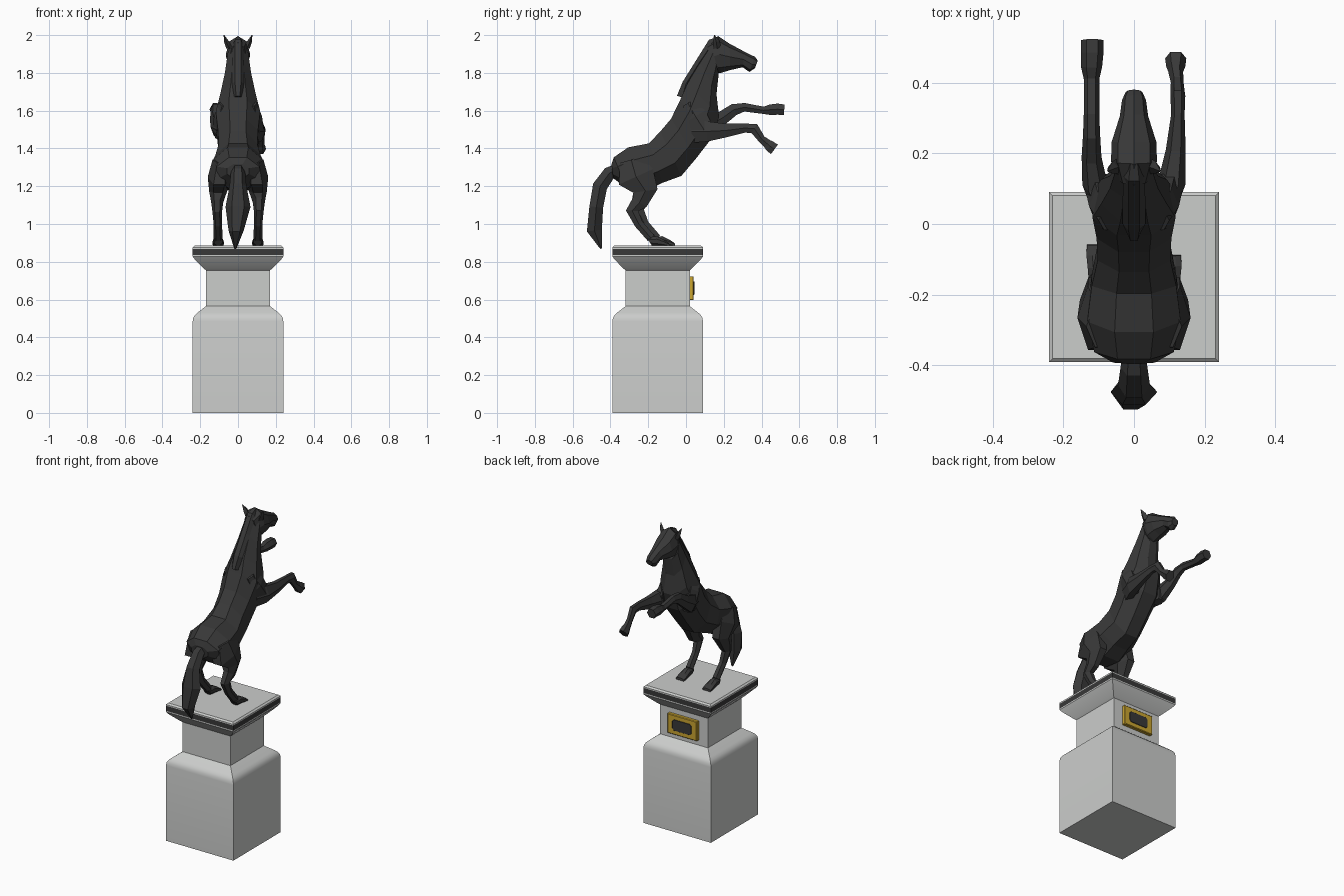
import bpy, bmesh, math
from mathutils import Vector


def material(name, rgb):
    m = bpy.data.materials.new(name)
    m.diffuse_color = (*rgb, 1)
    return m


STONE = material("pale stone", (0.6, 0.61, 0.6))
BRONZE = material("dark bronze", (0.04, 0.04, 0.04))
GOLD = material("gold", (0.60, 0.38, 0.03))


def skin(name, rings, mats, smooth=False):
    """Join a row of equal rings of points into a closed mesh."""
    bm = bmesh.new()
    rows = [[bm.verts.new(p) for p in r] for r in rings]
    n = len(rows[0])
    for a, b in zip(rows, rows[1:]):
        for i in range(n):
            j = (i + 1) % n
            bm.faces.new((a[i], a[j], b[j], b[i]))
    bm.faces.new(rows[0][::-1])
    bm.faces.new(rows[-1])
    bmesh.ops.recalc_face_normals(bm, faces=bm.faces)
    me = bpy.data.meshes.new(name)
    bm.to_mesh(me)
    bm.free()
    ob = bpy.data.objects.new(name, me)
    bpy.context.collection.objects.link(ob)
    for m in mats:
        me.materials.append(m)
    if smooth:
        bpy.context.view_layer.objects.active = ob
        ob.select_set(True)
        bpy.ops.object.shade_smooth_by_angle(angle=math.radians(32))
        ob.select_set(False)
    return ob


def loft(name, secs, sides=8, x=0, turn=0):
    """Sections: top (y, z), bottom (y, z), half width."""
    rings = []
    for ty, tz, by, bz, w in secs:
        c = Vector((x, (ty + by) / 2, (tz + bz) / 2))
        up = Vector((0, (ty - by) / 2, (tz - bz) / 2))
        rings.append([c + up * math.cos(a) + Vector((w * math.sin(a), 0, 0))
                      for a in (2 * math.pi * (i + turn) / sides for i in range(sides))])
    return skin(name, rings, [BRONZE])


def limb(name, path, sides=6):
    """Path: centre (x, y, z), half depth in side view, half width."""
    pts = [Vector(p[:3]) for p in path]
    rings = []
    for i, (x, y, z, d, w) in enumerate(path):
        t = pts[min(i + 1, len(pts) - 1)] - pts[max(i - 1, 0)]
        nrm = Vector((0, -t.z, t.y)).normalized()
        rings.append([pts[i] + nrm * d * math.sin(a) + Vector((w * math.cos(a), 0, 0))
                      for a in (2 * math.pi * k / sides for k in range(sides))])
    return skin(name, rings, [BRONZE])


# Pedestal: a square profile stacked upwards
CY = -0.15
profile = [(0.24, 0), (0.24, 0.485), (0.237, 0.503), (0.228, 0.518), (0.215, 0.53),
           (0.17, 0.565), (0.17, 0.755), (0.182, 0.765), (0.228, 0.812),
           (0.24, 0.828), (0.24, 0.836), (0.24, 0.868), (0.24, 0.876), (0.23, 0.885)]
ped = skin("pedestal", [[(sx * h, CY + sy * h, z) for sx, sy in
                         ((-1, -1), (1, -1), (1, 1), (-1, 1))] for h, z in profile],
           [STONE, BRONZE], True)
for f in ped.data.polygons:  # dark band round the cap
    if 0.837 < f.center.z < 0.867:
        f.material_index = 1


# Plaque with raised gold frame and dark cut-corner panel
def plate(name, hx, hz, cut, y0, y1, bevel, mat):
    def ring(y, s):
        a, b = hx - s, hz - s
        return [(px, y, 0.66 + pz) for px, pz in
                ((-a, -b + cut), (-a + cut, -b), (a - cut, -b), (a, -b + cut),
                 (a, b - cut), (a - cut, b), (-a + cut, b), (-a, b - cut))]
    return skin(name, [ring(y0, 0), ring(y1 - bevel, 0), ring(y1, bevel)], [mat])


plate("plaque", 0.105, 0.063, 0.002, 0.01, 0.041, 0.004, GOLD)
plate("plaque_panel", 0.068, 0.035, 0.012, 0.038, 0.044, 0.001, BRONZE)

# Torso and neck
loft("horse_body", [
    (-0.395, 1.32, -0.385, 1.24, 0.06), (-0.385, 1.36, -0.31, 1.18, 0.115),
    (-0.31, 1.415, -0.20, 1.17, 0.135), (-0.20, 1.435, -0.12, 1.21, 0.122),
    (-0.14, 1.50, -0.02, 1.245, 0.105), (-0.085, 1.565, 0.06, 1.34, 0.108),
    (-0.04, 1.66, 0.15, 1.455, 0.12), (0.0, 1.75, 0.182, 1.56, 0.095),
    (0.07, 1.86, 0.165, 1.68, 0.07), (0.13, 1.96, 0.175, 1.79, 0.055)], turn=0.5)
for o in [bpy.data.objects["horse_body"]]:
    # fill out the flat-topped octagon to the measured outline
    c = Vector((0, -0.1, 1.45))
    o.scale.x = 1.06

# Head
loft("horse_head", [
    (0.11, 1.96, 0.14, 1.80, 0.045), (0.17, 1.995, 0.185, 1.80, 0.065),
    (0.23, 1.955, 0.235, 1.815, 0.063), (0.31, 1.912, 0.30, 1.83, 0.04),
    (0.365, 1.885, 0.335, 1.805, 0.034), (0.38, 1.865, 0.365, 1.825, 0.024)])

# Mane along the crest
loft("mane", [
    (0.17, 1.995, 0.18, 1.93, 0.02), (0.12, 1.98, 0.15, 1.92, 0.03),
    (0.055, 1.875, 0.09, 1.84, 0.032), (-0.02, 1.755, 0.02, 1.73, 0.032),
    (-0.052, 1.68, 0.01, 1.66, 0.02)], sides=6, turn=0.5)

# Tail
limb("tail", [
    (0, -0.35, 1.30, 0.03, 0.03), (0, -0.405, 1.27, 0.04, 0.038),
    (0, -0.455, 1.20, 0.045, 0.045), (0, -0.475, 1.09, 0.042, 0.066),
    (-0.01, -0.485, 0.965, 0.046, 0.04), (-0.014, -0.45, 0.87, 0.005, 0.006)])

for s, side in ((-1, "left"), (1, "right")):
    # Ears
    limb(side + "_ear", [
        (s * 0.045, 0.165, 1.93, 0.022, 0.018), (s * 0.06, 0.16, 1.965, 0.018, 0.014),
        (s * 0.074, 0.15, 2.0, 0.002, 0.002)], 4)
    # Hind legs, the left one standing a little further forward
    e = 0.015 if s < 0 else -0.015
    X = s * 0.1
    limb(side + "_hind_leg", [
        (X * 0.85, -0.29, 1.34, 0.07, 0.05), (X, -0.265, 1.25, 0.115, 0.06),
        (X * 1.05, -0.215, 1.175, 0.075, 0.048), (X * 1.1, -0.245, 1.115, 0.05, 0.032),
        (X * 1.1, -0.27 + e, 1.07, 0.038, 0.026), (X * 1.07, -0.235 + e, 1.0, 0.027, 0.022),
        (X * 1.05, -0.17 + e, 0.925, 0.026, 0.024)])
    loft(side + "_hind_hoof", [
        (-0.195 + e, 0.93, -0.165 + e, 0.885, 0.024), (-0.14 + e, 0.938, -0.14 + e, 0.878, 0.028),
        (-0.105 + e, 0.92, -0.1 + e, 0.878, 0.032), (-0.075 + e, 0.90, -0.072 + e, 0.878, 0.03)],
        sides=8, x=X * 1.05, turn=0.5)

# Right foreleg, bent down
limb("right_foreleg", [
    (0.075, 0.03, 1.49, 0.07, 0.04), (0.105, 0.11, 1.49, 0.062, 0.04),
    (0.118, 0.21, 1.495, 0.042, 0.028), (0.124, 0.31, 1.508, 0.028, 0.019),
    (0.124, 0.362, 1.505, 0.032, 0.021), (0.122, 0.40, 1.45, 0.023, 0.018),
    (0.118, 0.43, 1.425, 0.028, 0.021), (0.118, 0.445, 1.412, 0.034, 0.027),
    (0.118, 0.468, 1.395, 0.036, 0.03)])

# Left foreleg, raised
limb("left_foreleg", [
    (-0.075, 0.03, 1.50, 0.07, 0.04), (-0.11, 0.11, 1.515, 0.06, 0.036),
    (-0.12, 0.19, 1.56, 0.042, 0.028), (-0.12, 0.255, 1.606, 0.036, 0.024),
    (-0.12, 0.31, 1.618, 0.026, 0.022), (-0.12, 0.41, 1.602, 0.022, 0.022),
    (-0.12, 0.445, 1.605, 0.032, 0.03), (-0.118, 0.485, 1.608, 0.034, 0.032),
    (-0.118, 0.52, 1.605, 0.032, 0.032)])

# Shoulder muscles
for s, side in ((-1, "left"), (1, "right")):
    limb(side + "_shoulder", [
        (s * 0.07, 0.01, 1.64, 0.035, 0.03), (s * 0.085, 0.05, 1.57, 0.07, 0.042),
        (s * 0.095, 0.095, 1.50, 0.06, 0.042), (s * 0.09, 0.11, 1.455, 0.03, 0.03)])
